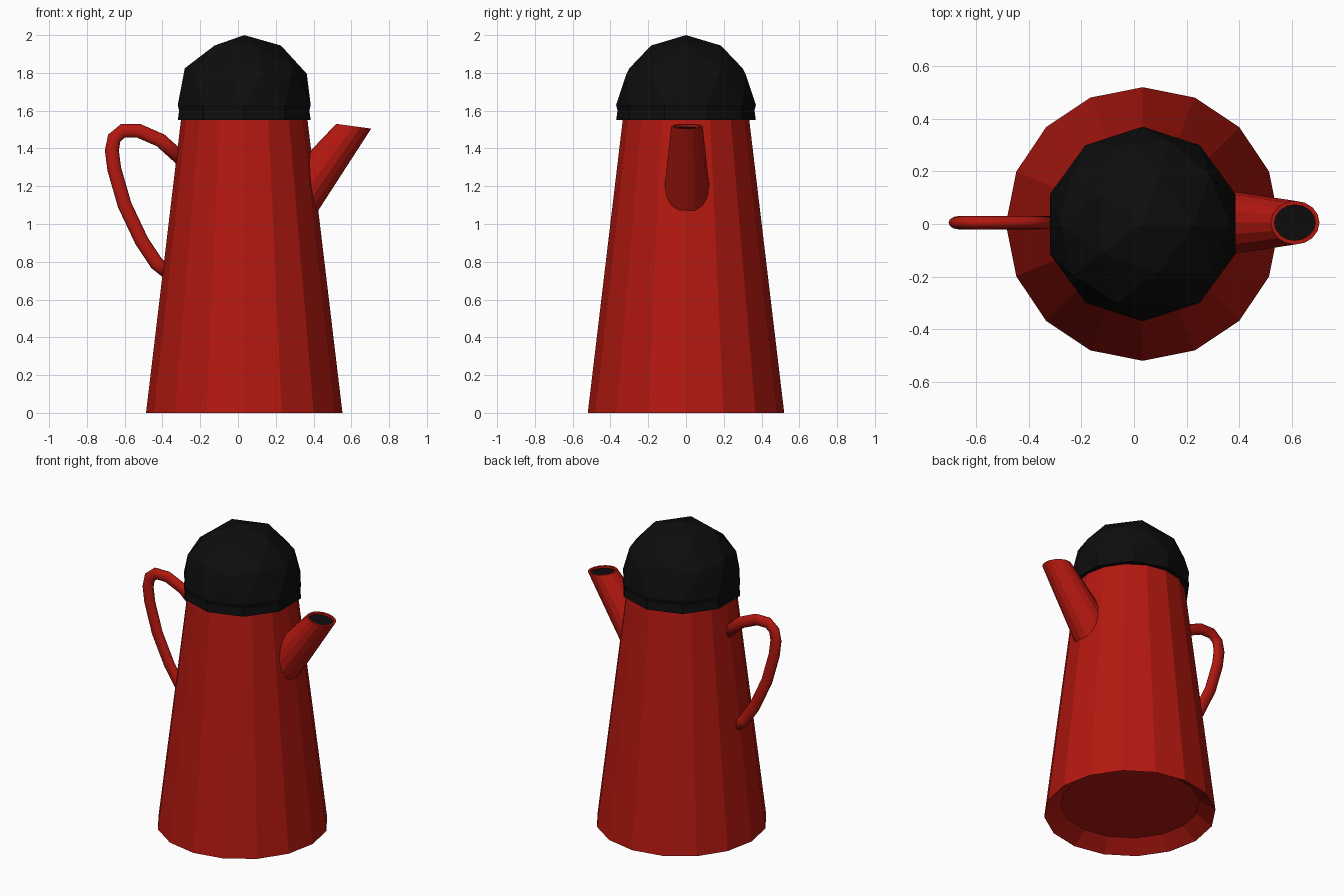
import bpy, bmesh
from math import cos, sin, pi
from mathutils import Vector, Matrix

if "Cube" in bpy.data.objects:
    bpy.data.objects.remove(bpy.data.objects["Cube"])

CX = 0.033   # axis of the pot


def material(name, rgb):
    m = bpy.data.materials.new(name)
    m.diffuse_color = (*rgb, 1)
    m.use_nodes = True
    m.node_tree.nodes["Principled BSDF"].inputs["Base Color"].default_value = m.diffuse_color
    return m


RED = material("red_enamel", (0.45, 0.009, 0.005))
BLACK = material("black", (0.004, 0.004, 0.004))


def finish(name, bm, mat, smooth=False):
    me = bpy.data.meshes.new(name)
    bmesh.ops.recalc_face_normals(bm, faces=bm.faces)
    for f in bm.faces:
        f.smooth = smooth
    bm.to_mesh(me)
    bm.free()
    me.materials.append(mat)
    ob = bpy.data.objects.new(name, me)
    bpy.context.collection.objects.link(ob)
    return ob


def ring(center, u, v, n):
    c, u, v = Vector(center), Vector(u), Vector(v)
    return [c + u * cos(2 * pi * i / n) + v * sin(2 * pi * i / n) for i in range(n)]


def loft(name, rings, mat, cap_start=False, cap_end=False, smooth=False):
    bm = bmesh.new()
    rows = [[bm.verts.new(p) for p in r] for r in rings]
    n = len(rows[0])
    for a, b in zip(rows, rows[1:]):
        for i in range(n):
            j = (i + 1) % n
            bm.faces.new((a[i], a[j], b[j], b[i]))
    if cap_start:
        bm.faces.new(rows[0])
    if cap_end:
        bm.faces.new(rows[-1])
    return finish(name, bm, mat, smooth)


# Tapered 16-sided body with a hollowed foot
loft("body", [ring((CX, 0, z), (r, 0, 0), (0, r, 0), 16)
              for r, z in ((0.42, 0.07), (0.52, 0), (0.335, 1.55))],
     RED, cap_start=True)

# Faceted dome lid: upper half of an icosphere with a short skirt
bm = bmesh.new()
bmesh.ops.create_icosphere(bm, subdivisions=2, radius=0.37,
                           matrix=Matrix.Translation((CX, 0, 1.63)))
bmesh.ops.delete(bm, geom=[v for v in bm.verts if v.co.z < 1.62], context='VERTS')
for z, s in ((1.60, 0.98), (1.55, 1.02)):
    rim = [e for e in bm.edges if e.is_boundary]
    ext = bmesh.ops.extrude_edge_only(bm, edges=rim)["geom"]
    for v in (g for g in ext if isinstance(g, bmesh.types.BMVert)):
        v.co = (CX + (v.co.x - CX) * s, v.co.y * s, z)
bmesh.ops.holes_fill(bm, edges=[e for e in bm.edges if e.is_boundary], sides=0)
finish("lid", bm, BLACK)


def spout_ring(lo, hi, half_width):
    lo, hi = Vector((lo[0], 0.005, lo[1])), Vector((hi[0], 0.005, hi[1]))
    return ring((lo + hi) / 2, (lo - hi) / 2, (0, half_width, 0), 16)


# Spout, with a thin lip and a dark opening
opening = spout_ring((0.688, 1.495), (0.532, 1.515), 0.067)
loft("spout", [spout_ring((0.385, 1.01), (0.35, 1.352), 0.12),
               spout_ring((0.705, 1.505), (0.52, 1.53), 0.083),
               spout_ring((0.69, 1.507), (0.534, 1.528), 0.068),
               opening], RED)
bm = bmesh.new()
bm.faces.new([bm.verts.new(p) for p in opening])
hole = finish("spout_opening", bm, BLACK)
if hole.data.polygons[0].normal.z < 0:
    hole.data.flip_normals()

# Looped handle, oval in section
path = [Vector((x, 0.005, z)) for x, z in (
    (-0.29, 1.335), (-0.41, 1.443), (-0.525, 1.493), (-0.61, 1.493),
    (-0.655, 1.455), (-0.668, 1.39), (-0.655, 1.29), (-0.60, 1.10),
    (-0.51, 0.91), (-0.43, 0.79), (-0.36, 0.735))]
sections = []
for i, p in enumerate(path):
    t = (path[min(i + 1, len(path) - 1)] - path[max(i - 1, 0)]).normalized()
    side = t.cross(Vector((0, 1, 0)))
    sections.append(ring(p, side * 0.037, (0, 0.025, 0), 12))
loft("handle", sections, RED, True, True, smooth=True)
